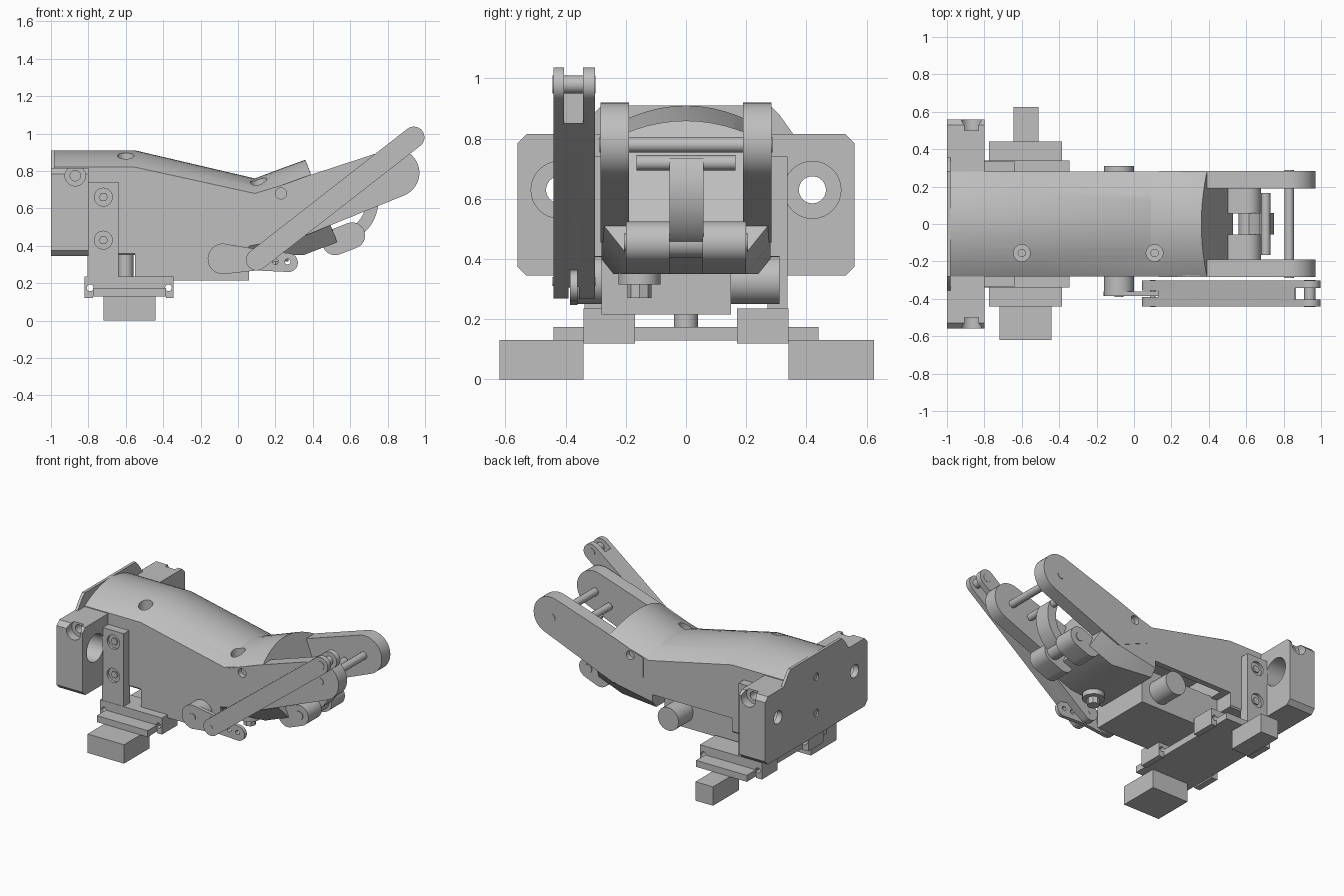
import bpy, bmesh, math

if "Cube" in bpy.data.objects:
    bpy.data.objects.remove(bpy.data.objects["Cube"])

grey = bpy.data.materials.new("light_grey")
grey.diffuse_color = (0.52, 0.52, 0.52, 1)
grey.use_nodes = True
grey.node_tree.nodes["Principled BSDF"].inputs["Base Color"].default_value = grey.diffuse_color


def finish(name, bm):
    bmesh.ops.recalc_face_normals(bm, faces=bm.faces)
    me = bpy.data.meshes.new(name)
    bm.to_mesh(me)
    bm.free()
    me.materials.append(grey)
    ob = bpy.data.objects.new(name, me)
    bpy.context.collection.objects.link(ob)
    return ob


def prism(name, pts, a, b, axis="y"):
    """Extrude an outline: (x, z) points along y, or (y, z) points along x."""
    bm = bmesh.new()
    rings = []
    for d in (a, b):
        rings.append([bm.verts.new((u, d, v) if axis == "y" else (d, u, v) if axis == "x" else (u, v, d))
                      for u, v in pts])
    n = len(pts)
    for i in range(n):
        j = (i + 1) % n
        bm.faces.new((rings[0][i], rings[0][j], rings[1][j], rings[1][i]))
    bm.faces.new(rings[0])
    bm.faces.new(rings[1])
    return finish(name, bm)


def box(name, x, y, z):
    return prism(name, [(x[0], z[0]), (x[1], z[0]), (x[1], z[1]), (x[0], z[1])], *y)


def arc(c, r, a0, a1, n=16):
    return [(c[0] + r * math.cos(a0 + (a1 - a0) * i / n),
             c[1] + r * math.sin(a0 + (a1 - a0) * i / n)) for i in range(n + 1)]


def pill(p, q, r0, r1):
    a = math.atan2(q[1] - p[1], q[0] - p[0])
    return arc(p, r0, a + math.pi / 2, a + 1.5 * math.pi) + arc(q, r1, a - math.pi / 2, a + math.pi / 2)


def rod(name, c, r, a, b, axis="y", n=32):
    return prism(name, arc(c, r, 0, math.tau, n)[:-1], a, b, axis)


def cut(ob, *cutters):
    for c in cutters:
        c.hide_render = True
        m = ob.modifiers.new("cut", "BOOLEAN")
        m.operation, m.solver, m.object = "DIFFERENCE", "EXACT", c
        bpy.context.view_layer.objects.active = ob
        bpy.ops.object.modifier_apply(modifier=m.name)
        bpy.data.objects.remove(c)


# rear mounting plate and block with chamfered corners
block = [(-.53, .345), (.53, .345), (.56, .375), (.56, .785), (.53, .815),
         (-.53, .815), (-.56, .785), (-.56, .375)]
mount = prism("mount_block", block, -1, -.8, "x")
for s in (-1, 1):
    cut(mount,
        rod("cutter", (s * .42, .63), .095, -.96, -.7, "x"),
        rod("cutter", (s * .42, .63), .045, -1.1, -.9, "x"),
        rod("cutter", (-.87, .775), .055, s * .50, s * .7),
        rod("cutter", (-.87, .775), .028, s * .40, s * .6))
cut(mount, *[rod("cutter", (0, z), .025, -1.1, -.99, "x") for z in (.5, .75)])
prism("mount_plate_top", [(-.36, .81), (.36, .81), (.31, .88), (.28, .91),
                          (-.28, .91), (-.31, .88)], -1, -.98, "x")

# main body: arched-top sections; bottom, shoulder and crown given as (x, z)
stations = [((-.98, .35), (-.98, .82), (-.98, .91), .01),
            ((-.55, .35), (-.55, .82), (-.55, .91), .01),
            ((.06, .35), (.09, .68), (.09, .76), .05),
            ((.35, .35), (.29, .74), (.25, .82), .10),
            ((.53, .42), (.39, .78), (.36, .86), .10)]
bm = bmesh.new()
rings = []
W, N = .28, 20
for (xb, zb), (xs, zs), (xt, zt), c in stations:
    k = c / (zs - zb)
    pts = [(xb, -W + c * .8, zb), (xb, W - c * .8, zb), (xb + (xs - xb) * k, W, zb + c)]
    for i in range(N + 1):
        y = W * math.cos(math.pi * i / N)
        t = 1 - (y / W) ** 2
        pts.append((xs + (xt - xs) * t, y, zs + (zt - zs) * t))
    pts.append((xb + (xs - xb) * k, -W, zb + c))
    rings.append([bm.verts.new(p) for p in pts])
for r0, r1 in zip(rings, rings[1:]):
    for i in range(len(r0)):
        j = (i + 1) % len(r0)
        bm.faces.new((r0[i], r0[j], r1[j], r1[i]))
bm.faces.new(rings[0])
bm.faces.new(rings[-1])
bmesh.ops.triangulate(bm, faces=bm.faces)
body = finish("body_shell", bm)
cut(body,
    box("cutter", (-.55, .06), (-.4, .4), (.2, .45)),
    box("cutter", (-.5, .03), (-.24, .24), (.3, .62)),
    rod("cutter", (-.6, -.155), .045, .8, 1, "z"),
    rod("cutter", (.11, -.155), .045, .65, 1, "z"),
    rod("cutter", (.23, .68), .03, -.4, -.22),
    rod("cutter", (.23, .68), .03, .22, .4))
for x, z in ((-.6, .83), (.11, .69)):
    rod("cover_screw", (x, -.155), .022, z - .06, z, "z", 16)

# side arms reaching forward to the pivot
arm = [(.13, .55), (.13, .685), (.36, .77)] + arc((.84, .79), .13, 1.91, -1.2, 20) + [(.36, .455)]
for s, side in ((-1, "right"), (1, "left")):
    a = prism(side + "_arm", arm, s * .19, s * .284)
    cut(a, rod("cutter", (.23, .68), .03, s * .25, s * .4))
    prism(side + "_knuckle", pill((.52, .42), (.61, .455), .07, .07), s * .055, s * .2)
    rod(side + "_knuckle_pin", (.61, .455), .03, s * .2, s * .206, n=16)
rod("pivot_pin", (.83, .78), .026, -.288, .288, n=16)
rod("tendon_pin", (.705, .72), .025, -.165, .165, n=16)

# curved tongue between the knuckles
prism("curved_tongue", arc((.52, .64), .23, -1.05, .42) + arc((.52, .64), .165, .42, -1.05),
      -.055, .058)
rod("tongue_hub", (.61, .455), .05, -.06, .06)

# forked push link
link = prism("push_link", pill((.1, .325), (.94, .98), .057, .057), -.44, -.302)
cut(link, box("cutter", (.86, 1.1), (-.405, -.342), (.85, 1.1)),
    box("cutter", (-.1, .17), (-.39, -.355), (.2, .42)))
rod("link_front_pin", (.94, .98), .03, -.443, -.30, n=16)
rod("link_rear_pin", (.1, .325), .015, -.443, -.30, n=16)

# servo, output horn and idler boss
box("servo", (-.55, .06), (-.28, .15), (.215, .46))
rod("servo_boss", (-.08, .33), .08, -.36, -.27)
horn = prism("servo_horn", pill((-.08, .33), (.1, .325), .082, .057), -.385, -.36)
rod("horn_screw", (-.08, .33), .025, -.39, -.38, n=16)
tail = prism("horn_tail", pill((.1, .325), (.27, .31), .057, .05), -.385, -.36)
cut(tail, *[rod("cutter", (x, .315), .015, -.5, -.2, n=16) for x in (.2, .265)])
rod("idler_boss", (-.08, .33), .08, .15, .31)
rod("belly_screw_flange", (.2, -.155), .07, .315, .36, "z", 24)
rod("belly_screw", (.2, -.155), .04, .27, .32, "z", 8)

# support posts with countersunk screws, and their feet
for s, side in ((-1, "right"), (1, "left")):
    post = box(side + "_post", (-.805, -.64), (s * .27, s * .338), (.2, .74))
    for z in (.43, .66):
        cut(post, rod("cutter", (-.72, z), .048, s * .32, s * .4))
        rod(side + "_post_screw", (-.72, z), .025, s * .31, s * .33, n=6)
    foot = prism(side + "_foot", [(-.82, .12), (-.775, .12), (-.775, .172), (-.385, .172),
                                  (-.385, .12), (-.345, .12), (-.345, .235), (-.82, .235)],
                 s * .17, s * .34)
    cut(foot, *[rod("cutter", (x, .175), .018, s * .1, s * .4, n=16) for x in (-.79, -.372)])

# cross rail and end blocks
box("cross_rail", (-.775, -.385), (-.44, .44), (.13, .175))
box("right_end_block", (-.72, -.44), (-.62, -.34), (0, .131))
box("left_end_block", (-.645, -.51), (.34, .625), (0, .131))
rod("rail_stub", (-.6, 0), .04, .17, .36, "z", 16)

# smooth rounded faces, keep edges sharp
for ob in bpy.context.scene.objects:
    ob.select_set(True)
bpy.context.view_layer.objects.active = body
bpy.ops.object.shade_smooth_by_angle(angle=math.radians(30))
